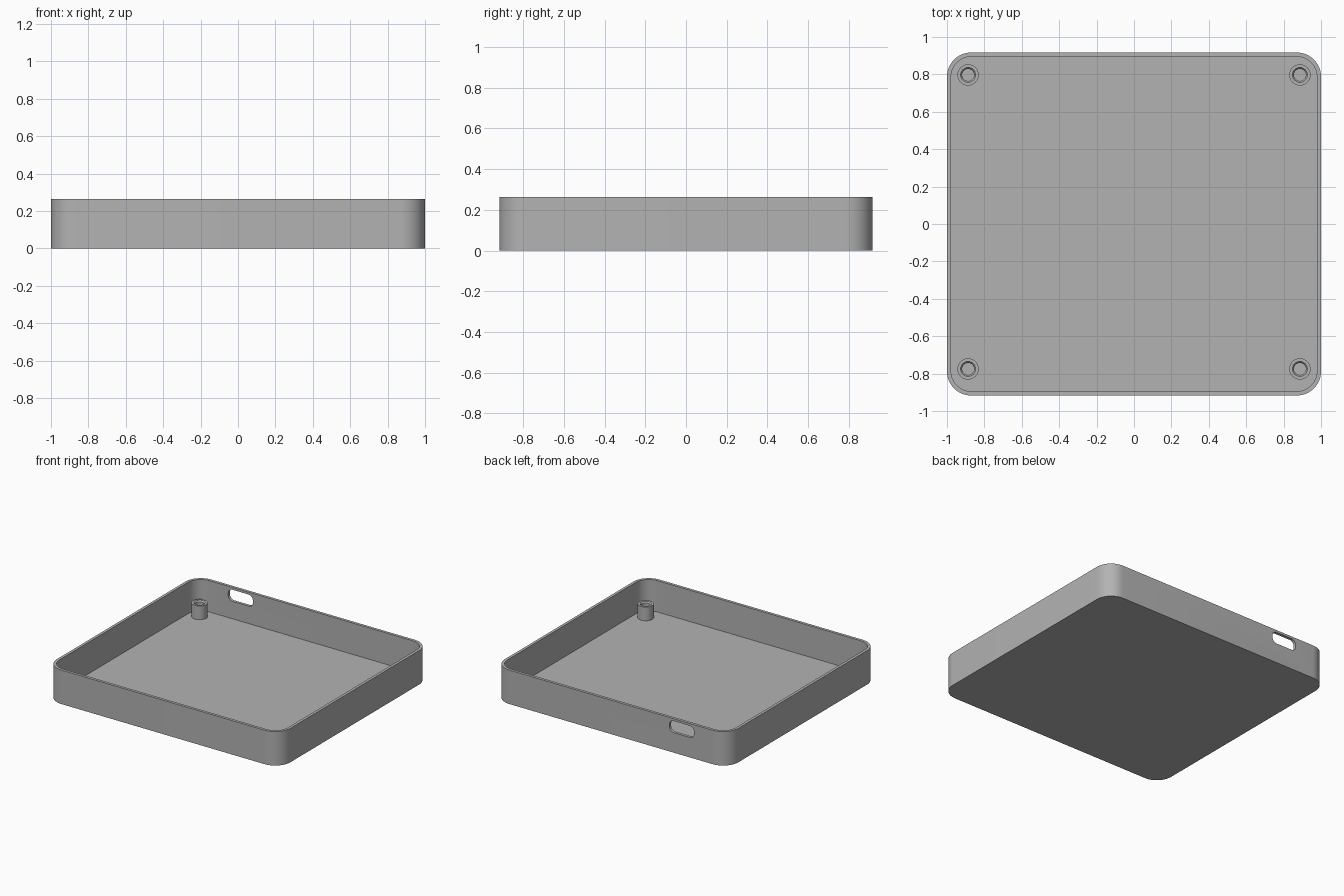
import bpy
import bmesh
from math import cos, sin, pi, radians

if "Cube" in bpy.data.objects:
    bpy.data.objects.remove(bpy.data.objects["Cube"], do_unlink=True)

HALF_X, HALF_Y, HEIGHT = 1.0, 0.917, 0.263
WALL, FLOOR, CORNER = 0.022, 0.02, 0.13

grey = bpy.data.materials.new("plain grey")
grey.use_nodes = True
colour = (0.45, 0.45, 0.45, 1)
grey.diffuse_color = colour
grey.node_tree.nodes["Principled BSDF"].inputs["Base Color"].default_value = colour


def rounded_rect(hx, hy, r, steps=12):
    """Counter-clockwise outline of a rectangle with round corners."""
    points = []
    for k, (sx, sy) in enumerate([(1, 1), (-1, 1), (-1, -1), (1, -1)]):
        for i in range(steps + 1):
            a = (k + i / steps) * pi / 2
            points.append((sx * (hx - r) + r * cos(a), sy * (hy - r) + r * sin(a)))
    return points


def circle(r, steps=32):
    return [(r * cos(2 * pi * i / steps), r * sin(2 * pi * i / steps)) for i in range(steps)]


def loft(name, sections):
    """Closed solid through a list of (outline, z) sections."""
    bm = bmesh.new()
    rings = [[bm.verts.new((x, y, z)) for x, y in outline] for outline, z in sections]
    for low, high in zip(rings, rings[1:]):
        for i in range(len(low)):
            j = (i + 1) % len(low)
            bm.faces.new((low[i], low[j], high[j], high[i]))
    bm.faces.new(rings[0][::-1])
    bm.faces.new(rings[-1])
    bmesh.ops.recalc_face_normals(bm, faces=bm.faces)
    mesh = bpy.data.meshes.new(name)
    bm.to_mesh(mesh)
    bm.free()
    mesh.materials.append(grey)
    obj = bpy.data.objects.new(name, mesh)
    bpy.context.collection.objects.link(obj)
    return obj


def activate(obj):
    bpy.ops.object.select_all(action='DESELECT')
    obj.select_set(True)
    bpy.context.view_layer.objects.active = obj


def smooth(obj):
    activate(obj)
    bpy.ops.object.shade_smooth_by_angle(angle=radians(30))


# Open tray: outer wall, rim, inner wall and floor
outer = rounded_rect(HALF_X, HALF_Y, CORNER)
inner = rounded_rect(HALF_X - WALL, HALF_Y - WALL, CORNER - WALL)
tray = loft("tray", [(outer, 0), (outer, HEIGHT), (inner, HEIGHT), (inner, FLOOR)])

# Cable slot through the back wall
slot = rounded_rect(0.106, 0.045, 0.038, 8)
cutter = loft("slot_cutter", [(slot, -0.05), (slot, 0.05)])
cutter.rotation_euler = (pi / 2, 0, 0)
cutter.location = (-0.605, HALF_Y - WALL / 2, 0.2)
cutter.hide_render = True
cut = tray.modifiers.new("cable slot", 'BOOLEAN')
cut.operation = 'DIFFERENCE'
cut.solver = 'EXACT'
cut.object = cutter
activate(tray)
bpy.ops.object.modifier_apply(modifier=cut.name)
bpy.data.objects.remove(cutter, do_unlink=True)
smooth(tray)

# Hollow screw posts with a chamfered bore
POST_TOP = 0.126
for side, x in (("right", -0.887), ("left", 0.887)):
    for end, y in (("front", -0.775), ("back", 0.797)):
        post = loft(f"{end}_{side}_screw_post", [
            (circle(0.057), FLOOR / 2), (circle(0.057), POST_TOP),
            (circle(0.04), POST_TOP), (circle(0.032), POST_TOP - 0.01),
            (circle(0.032), FLOOR + 0.002)])
        post.location = (x, y, 0)
        smooth(post)
